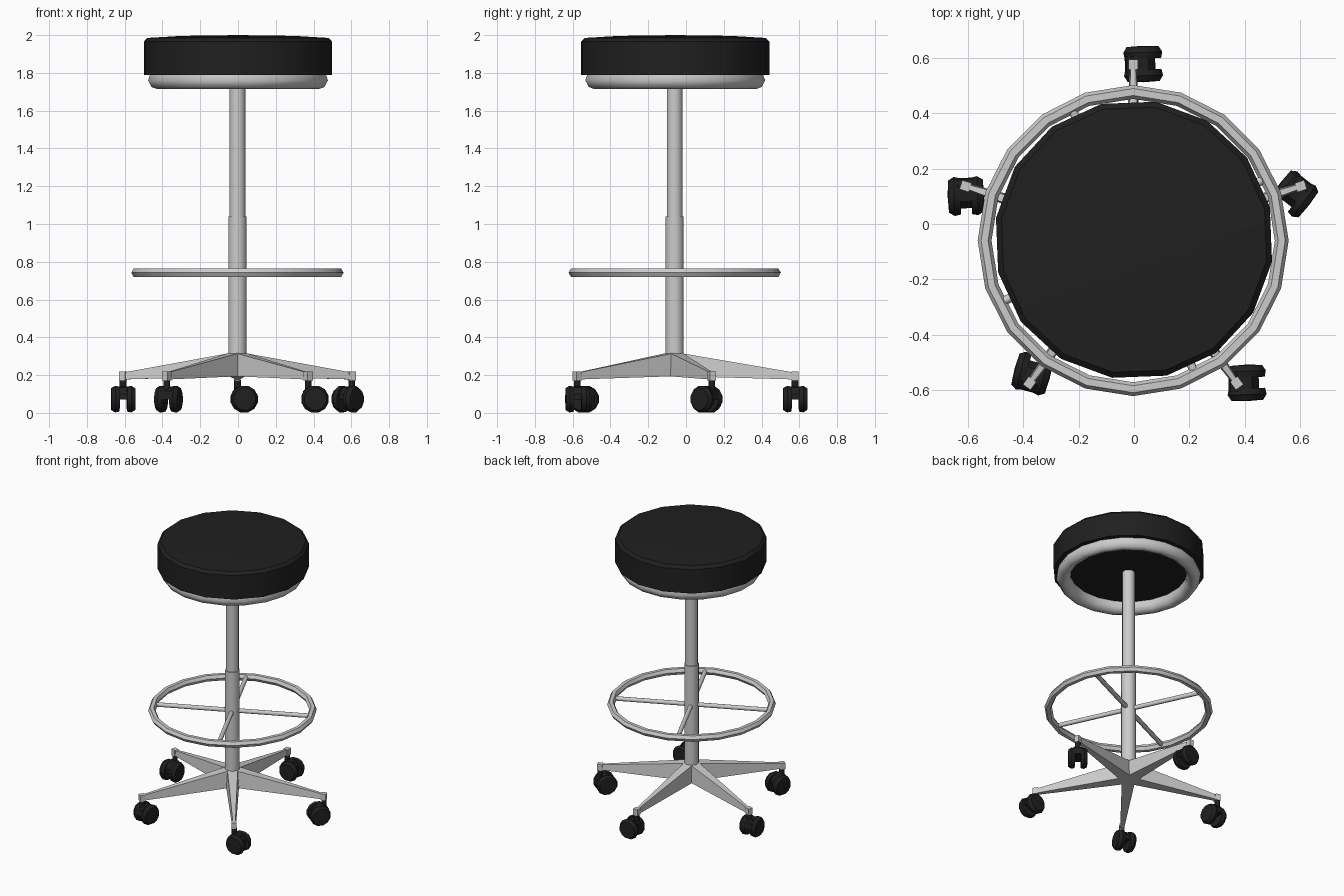
import bpy, bmesh, math
from mathutils import Matrix, Vector

if "Cube" in bpy.data.objects:
    bpy.data.objects.remove(bpy.data.objects["Cube"])

CX, CY = -0.003, -0.06          # axis of the column
black = bpy.data.materials.new("black")
black.diffuse_color = (0.014, 0.014, 0.014, 1)
black.use_nodes = True
black.node_tree.nodes["Principled BSDF"].inputs["Base Color"].default_value = black.diffuse_color


def finish(name, bm, mat=None, matrix=None, smooth=None):
    bmesh.ops.remove_doubles(bm, verts=bm.verts, dist=1e-5)
    bmesh.ops.recalc_face_normals(bm, faces=bm.faces)
    me = bpy.data.meshes.new(name)
    bm.to_mesh(me)
    bm.free()
    ob = bpy.data.objects.new(name, me)
    bpy.context.collection.objects.link(ob)
    if mat:
        me.materials.append(mat)
    if matrix:
        ob.matrix_world = matrix
    if smooth:
        bpy.ops.object.select_all(action='DESELECT')
        ob.select_set(True)
        bpy.context.view_layer.objects.active = ob
        bpy.ops.object.shade_smooth_by_angle(angle=math.radians(smooth))
    return ob


def lathe(name, profile, segs, start=0.0, closed=False, **kw):
    """Revolve (radius, z) points about local z."""
    bm = bmesh.new()
    rings = []
    for i in range(segs):
        a = math.radians(start) + math.tau * i / segs
        rings.append([bm.verts.new((r * math.cos(a), r * math.sin(a), z)) for r, z in profile])
    n = len(profile)
    for i in range(segs):
        p, q = rings[i], rings[(i + 1) % segs]
        for j in range(n if closed else n - 1):
            k = (j + 1) % n
            bm.faces.new((p[j], q[j], q[k], p[k]))
    bmesh.ops.remove_doubles(bm, verts=bm.verts, dist=1e-5)
    return finish(name, bm, **kw)


def loft(name, sections, **kw):
    """Join equal-length point loops and cap both ends."""
    bm = bmesh.new()
    loops = [[bm.verts.new(p) for p in s] for s in sections]
    for a, b in zip(loops, loops[1:]):
        for i in range(len(a)):
            j = (i + 1) % len(a)
            bm.faces.new((a[i], a[j], b[j], b[i]))
    bm.faces.new(loops[0])
    bm.faces.new(loops[-1])
    return finish(name, bm, **kw)


def circle(r, n, center, start=0.0):
    return [(center + r * math.cos(start + math.tau * i / n),
             r * math.sin(start + math.tau * i / n)) for i in range(n)]


axis = Matrix.Translation((CX, CY, 0))

# Seat cushion and the rounded ring under it
lathe("seat", [(0, 1.79), (0.505, 1.79), (0.505, 1.965), (0.485, 1.985), (0.3, 1.996), (0, 2.0)],
      16, 13.5, mat=black, matrix=Matrix.Translation((0, -0.057, 0)), smooth=35)
lathe("seat_ring", [(0.39, 1.795), (0.39, 1.755), (0.405, 1.73), (0.435, 1.715), (0.463, 1.725),
                    (0.482, 1.76), (0.47, 1.795)],
      20, 9, closed=True, matrix=Matrix.Translation((0, -0.057, 0)), smooth=50)

# Telescopic column
lathe("lower_column", [(0, 0.25), (0.049, 0.25), (0.049, 1.04), (0, 1.04)], 12, 15, matrix=axis, smooth=35)
lathe("upper_column", [(0, 1.0), (0.043, 1.0), (0.043, 1.79), (0, 1.79)], 12, 15, matrix=axis, smooth=35)

# Foot ring with four spokes
lathe("foot_ring", [(r, z + 0.742) for r, z in circle(0.025, 6, 0.537)],
      20, 0, closed=True, matrix=axis @ Matrix.Rotation(0, 4, 'Z'), smooth=50)
for i in range(4):
    m = axis @ Matrix.Rotation(math.radians(25 + 90 * i), 4, 'Z')
    loft(f"foot_spoke_{i + 1}",
         [[(x, y, 0.742 + z) for y, z in circle(0.016, 8, 0)] for x in (0.03, 0.535)],
         matrix=m, smooth=50)


def rect(x, w, z0, z1):
    return [(x, -w, z0), (x, w, z0), (x, w, z1), (x, -w, z1)]


# Five-star base: tapered legs, end blocks, twin-wheel casters
LEG_R = 0.637
swivels = [(18, -128), (90, 2), (162, -88), (234, 75), (306, 2)]
for i, (ang, trail) in enumerate(swivels, 1):
    m = axis @ Matrix.Rotation(math.radians(ang), 4, 'Z')
    loft(f"base_leg_{i}", [
        [(0, -0.045, 0.195), (0, 0.045, 0.195), (0, 0.036, 0.322), (0, -0.036, 0.322)],
        [(LEG_R, -0.012, 0.177), (LEG_R, 0.012, 0.177), (LEG_R, 0.008, 0.213), (LEG_R, -0.008, 0.213)],
    ], matrix=m)
    loft(f"leg_end_{i}", [rect(LEG_R - 0.018, 0.017, 0.172, 0.218),
                          rect(LEG_R + 0.018, 0.017, 0.172, 0.218)], matrix=m)

    tip = m @ Vector((LEG_R, 0, 0))
    c = Matrix.Translation(tip) @ Matrix.Rotation(math.radians(trail), 4, 'Z')
    lathe(f"caster_stem_{i}", [(0, 0.1), (0.018, 0.1), (0.018, 0.175), (0, 0.175)], 8,
          mat=black, matrix=c, smooth=50)
    hood = [(-0.03, 0.07), (0.08, 0.07), (0.08, 0.1), (0.055, 0.135), (0.0, 0.14), (-0.025, 0.115)]
    loft(f"caster_body_{i}", [[(x, y, z) for x, z in hood] for y in (-0.03, 0.03)],
         mat=black, matrix=c)
    hub = c @ Matrix.Translation((0.036, 0, 0.073))
    for side, s in (("left", -1), ("right", 1)):
        lathe(f"caster_wheel_{side}_{i}",
              [(0, 0.02), (0.068, 0.02), (0.073, 0.042), (0.06, 0.063), (0, 0.066)], 12, 15,
              mat=black, matrix=hub @ Matrix.Rotation(-s * math.pi / 2, 4, 'X'), smooth=30)
